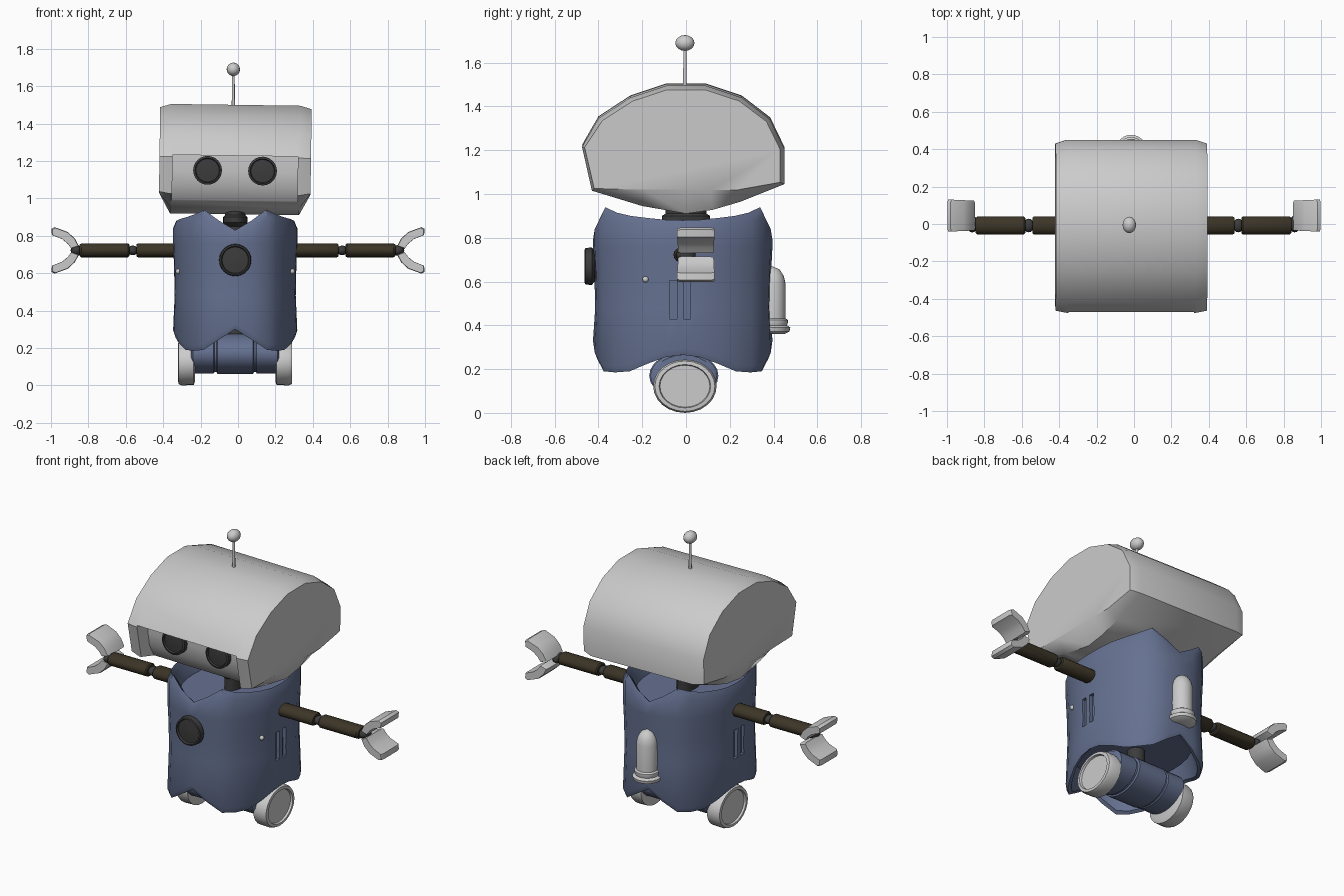
import bpy, bmesh, math
from mathutils import Matrix

if "Cube" in bpy.data.objects:
    bpy.data.objects.remove(bpy.data.objects["Cube"])

CX = -0.015  # centre line of the robot's trunk


def material(name, rgb):
    m = bpy.data.materials.new(name)
    m.diffuse_color = (*rgb, 1)
    m.use_nodes = True
    m.node_tree.nodes["Principled BSDF"].inputs["Base Color"].default_value = m.diffuse_color
    return m


BLUE = material("blue_paint", (0.13, 0.165, 0.28))
DARK = material("dark_metal", (0.045, 0.045, 0.045))
BROWN = material("brown_rubber", (0.045, 0.035, 0.02))


def loft(name, rings, mat=None):
    """Skin a list of equal-length point rings and cap both ends."""
    bm = bmesh.new()
    vs = [[bm.verts.new(p) for p in r] for r in rings]
    n = len(vs[0])
    for a, b in zip(vs, vs[1:]):
        for i in range(n):
            j = (i + 1) % n
            bm.faces.new((a[i], a[j], b[j], b[i]))
    bm.faces.new(vs[0])
    bm.faces.new(vs[-1])
    bmesh.ops.recalc_face_normals(bm, faces=bm.faces[:])
    me = bpy.data.meshes.new(name)
    bm.to_mesh(me)
    bm.free()
    ob = bpy.data.objects.new(name, me)
    bpy.context.collection.objects.link(ob)
    if mat:
        me.materials.append(mat)
    return ob


def turned(name, prof, loc, axis, mat=None, stretch=(1, 1), n=24):
    """Lathe a (radius, height) profile around an axis."""
    rings = []
    for r, h in prof:
        ring = []
        for k in range(n):
            a = math.tau * k / n
            u, v = r * math.cos(a) * stretch[0], r * math.sin(a) * stretch[1]
            p = {'X': (h, u, v), 'Y': (u, h, v), 'Z': (u, v, h)}[axis]
            ring.append([p[i] + loc[i] for i in range(3)])
        rings.append(ring)
    return loft(name, rings, mat)


def ball(name, r, loc, mat=None, stretch=(1, 1)):
    prof = [(max(r * math.sin(math.pi * k / 8), 0.001), -r * math.cos(math.pi * k / 8)) for k in range(9)]
    return turned(name, prof, loc, 'Z', mat, stretch, 16)


def box(name, x0, x1, y0, y1, z0, z1, mat=None):
    return loft(name, [[(x0, y0, z), (x1, y0, z), (x1, y1, z), (x0, y1, z)] for z in (z0, z1)], mat)


def cut(ob, cutter):
    cutter.hide_render = True
    m = ob.modifiers.new("cut", 'BOOLEAN')
    m.operation, m.solver, m.object = 'DIFFERENCE', 'EXACT', cutter
    bpy.context.view_layer.objects.active = ob
    bpy.ops.object.modifier_apply(modifier=m.name)
    bpy.data.objects.remove(cutter)


# Head: domed side profile with chamfered ends
full = [(-.475, 1.22), (-.40, 1.35), (-.255, 1.445), (-.09, 1.50), (.09, 1.50), (.255, 1.445),
        (.385, 1.345), (.45, 1.21), (.45, 1.05), (.25, .97), (.12, .932), (0, .915),
        (-.2, .95), (-.43, 1.02)]
cap = [(y * (.975 if y < 0 and z < 1.3 else .955), max(1.2 + (z - 1.2) * .94, 1.025)) for y, z in full]
head = loft("head", [[(CX + x, y, z) for y, z in p] for x, p in
                     ((-.405, cap), (-.345, full), (.345, full), (.405, cap))])
# Recessed face under the brow
face = [(-.7, 1.228), (-.365, 1.228), (-.365, 1.14), (-.35, 1.06), (-.31, .99), (-.24, .92), (-.24, .8), (-.7, .8)]
cut(head, loft("face_cutter", [[(CX + x, y, z) for y, z in face] for x in (-.335, .335)]))
eyes = [turned("eye", [(.06, .05), (.077, .05), (.077, -.02), (.066, -.025), (.062, -.015), (.01, -.02)],
               (CX + s * .147, -.37, 1.148), 'Y', DARK) for s in (-1, 1)]
tilt = (Matrix.Translation((CX, 0, 1.2)) @ Matrix.Rotation(math.radians(.8), 4, 'Y')
        @ Matrix.Translation((-CX, 0, -1.2)))
for ob in [head] + eyes:
    ob.data.transform(tilt)

# Antenna
turned("antenna_stem", [(.009, 1.46), (.007, 1.68)], (-.025, -.005, 0), 'Z', None, n=10)
ball("antenna_ball", .036, (-.025, -.005, 1.69), None, (1, 1.22))

# Neck
turned("neck", [(.05, .76), (.05, .85), (.065, .87), (.065, .90), (.055, .91), (.055, .95)],
       (CX, 0, 0), 'Z', DARK, (1, 1.7))

# Body shell: quarter outline as x, y, top z, bottom z
Q = [(0, -.41, .83, .30), (.09, -.402, .88, .245), (.175, -.372, .94, .19), (.228, -.318, .915, .185),
     (.272, -.25, .90, .19), (.31, -.165, .89, .225), (.328, -.08, .882, .255), (.332, 0, .88, .265)]
half = Q + [(x, -y, t, b) for x, y, t, b in reversed(Q[:-1])]
outline = half + [(-x, y, t, b) for x, y, t, b in reversed(half[1:-1])]
layers = [(.85, lambda t, b: .36), (.92, lambda t, b: b + .012), (.97, lambda t, b: b),
          (1.0, lambda t, b: b + .03), (.975, lambda t, b: .48), (.985, lambda t, b: .64),
          (1.0, lambda t, b: .76), (1.0, lambda t, b: t - .04), (.95, lambda t, b: t),
          (.89, lambda t, b: t - .03), (.82, lambda t, b: .78)]
body = loft("body", [[(CX + x * s, CX + y * s, f(t, b)) for x, y, t, b in outline] for s, f in layers], BLUE)

# Side vents and bolts
for s in (-1, 1):
    for y in (-.075, -.012):
        xs = sorted((CX + s * .305, CX + s * .4))
        cut(body, box("vent_cutter", xs[0], xs[1], y, y + .033, .43, .605))
    ball("side_bolt", .014, (CX + s * .305, -.185, .61))

# Chest lamp
turned("chest_lamp", [(.06, .06), (.07, .0), (.086, -.012), (.083, -.042), (.075, -.045), (.07, -.034), (.01, -.04)],
       (CX, -.418, .67), 'Y', DARK)

# Back canister
turned("back_canister", [(.055, .36), (.078, .372), (.082, .39), (.066, .40), (.07, .412), (.07, .425), (.06, .432),
                         (.06, .59), (.052, .625), (.033, .655), (.004, .668)], (CX, .395, 0), 'Z')

# Axle housing and its post
h = [(.135, -.235), (.15, -.225), (.15, -.115), (.142, -.11), (.142, -.1), (.155, -.095)]
turned("axle_housing", h + [(r, -x) for r, x in reversed(h)], (CX, -.01, .17), 'X', BLUE, (1.02, .70))
turned("axle_post", [(.05, .2), (.05, .4)], (CX, 0, 0), 'Z', DARK)

for s in (-1, 1):
    # Wheels with inset hub faces
    turned("wheel", [(.12, s * .215), (.143, s * .222), (.145, s * .285), (.137, s * .303), (.118, s * .305),
                     (.114, s * .293), (.01, s * .293)], (CX, -.005, .122), 'X', None, (1, .84))
    # Arms
    c = (-.003, -.008, .722)
    turned("upper_arm", [(.037, s * .27), (.038, s * .53), (.032, s * .54)], c, 'X', BROWN, (1.3, 1), 16)
    ball("elbow", .026, (c[0] + s * .56, c[1], c[2]), DARK, (1.1, 1.4))
    turned("forearm", [(.031, s * .578), (.037, s * .585), (.037, s * .835), (.03, s * .845)], c, 'X', BROWN, (1.3, 1), 16)
    ball("wrist", .03, (c[0] + s * .862, .0, c[2]), DARK, (1, 1.5))
    # Gripper fingers, narrowing a little at the front and back edges
    claw = [(.85, .022), (.872, .063), (.91, .098), (.98, .124), (.998, .115), (.995, .082), (.94, .06), (.91, .035), (.89, .008)]
    for v in (-1, 1):
        loft("gripper_finger", [[(s * (.925 + (x - .925) * k), .045 + w * (1 + .5 * (x - .95)),
                                  .722 + v * (.065 + (z - .065) * k)) for x, z in claw]
                                for w, k in ((-.084, .93), (-.07, 1), (.07, 1), (.084, .93))])

# Smooth shading with sharp creases
for ob in bpy.context.scene.objects:
    ob.select_set(True)
bpy.context.view_layer.objects.active = body
bpy.ops.object.shade_smooth_by_angle(angle=math.radians(38))
